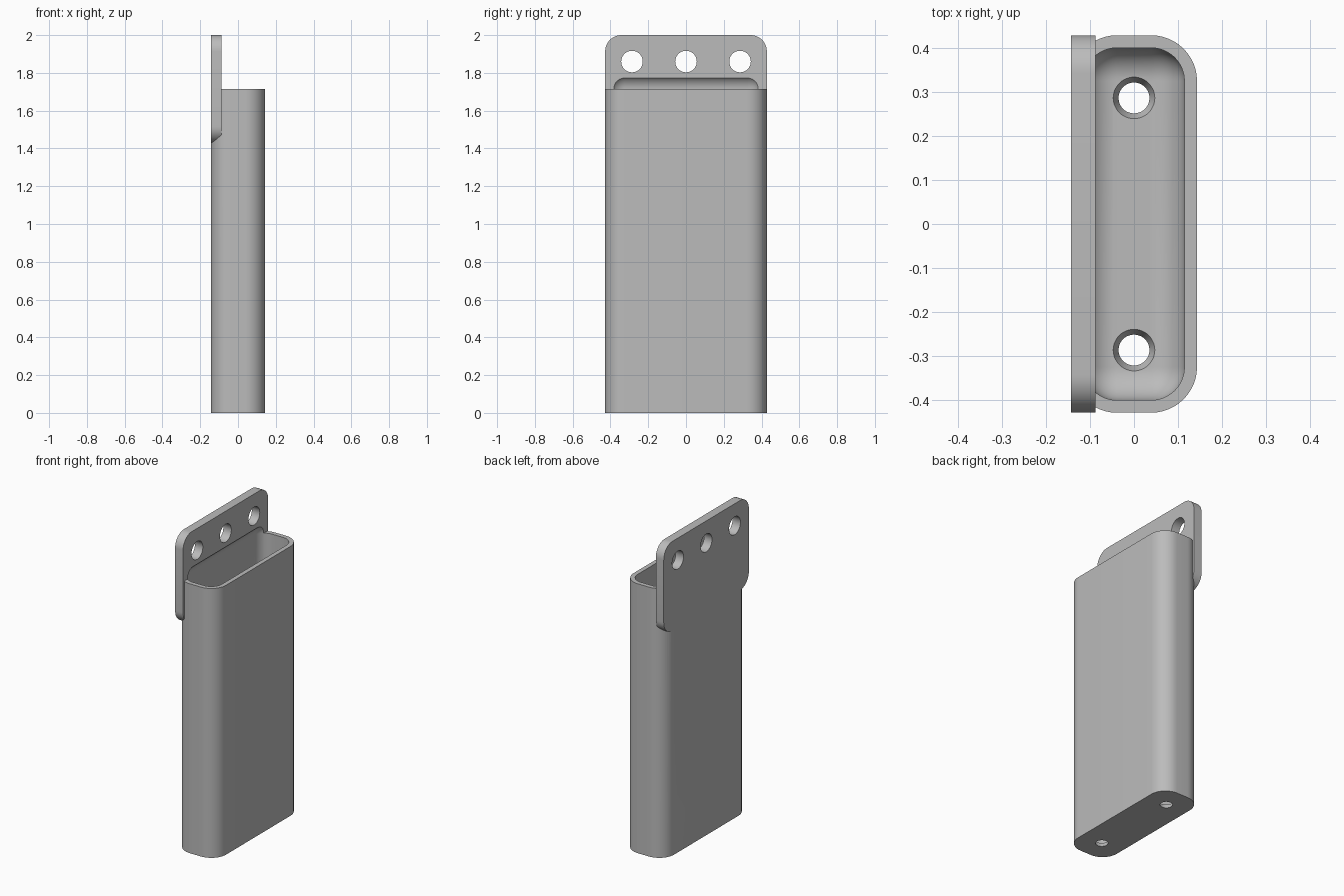
import bpy
import bmesh
from mathutils import Matrix, Vector

if "Cube" in bpy.data.objects:
    bpy.data.objects.remove(bpy.data.objects["Cube"], do_unlink=True)

HX, HY = 0.143, 0.428          # half width and half depth
BODY_TOP, WALL, PLATE = 1.714, 0.0286, 0.056
HOLE_Y = 0.286

grey = bpy.data.materials.new("plain grey")
grey.use_nodes = True
colour = (0.5, 0.5, 0.5, 1)
grey.diffuse_color = colour
grey.node_tree.nodes["Principled BSDF"].inputs["Base Color"].default_value = colour


def add_object(name, bm):
    mesh = bpy.data.meshes.new(name)
    bm.to_mesh(mesh)
    bm.free()
    mesh.materials.append(grey)
    obj = bpy.data.objects.new(name, mesh)
    bpy.context.collection.objects.link(obj)
    return obj


def rounded_box(name, low, high, radius, axis=None):
    """Box with its edges along one axis rounded, or all of them."""
    low, high = Vector(low), Vector(high)
    bm = bmesh.new()
    bmesh.ops.create_cube(bm, size=1)
    for v in bm.verts:
        v.co = (low + high) / 2 + v.co * (high - low)
    edges = [e for e in bm.edges if axis is None
             or abs((e.verts[0].co - e.verts[1].co).normalized()[axis]) > 0.9]
    bmesh.ops.bevel(bm, geom=edges, offset=radius, segments=12,
                    profile=0.5, affect='EDGES')
    return add_object(name, bm)


def cone(name, r1, r2, depth, centre, along_x=False):
    bm = bmesh.new()
    turn = Matrix.Rotation(1.5707963, 4, 'Y') if along_x else Matrix()
    bmesh.ops.create_cone(bm, cap_ends=True, segments=48, radius1=r1, radius2=r2,
                          depth=depth, matrix=Matrix.Translation(centre) @ turn)
    return add_object(name, bm)


def combine(target, other, operation):
    mod = target.modifiers.new(operation.lower(), 'BOOLEAN')
    mod.operation = operation
    mod.solver = 'EXACT'
    mod.object = other
    bpy.context.view_layer.objects.active = target
    bpy.ops.object.modifier_apply(modifier=mod.name)
    bpy.data.objects.remove(other, do_unlink=True)


# Tall body with the flat mounting plate joined to its left-hand side
holder = rounded_box("holder_body", (-HX, -HY, 0), (HX, HY, BODY_TOP), 0.104, 2)
plate = rounded_box("mounting_plate", (-HX, -HY, 1.43), (-HX + PLATE, HY, 2), 0.086, 0)
combine(holder, plate, 'UNION')

# Hollow pocket, rounded on all edges and rising a little into the plate
pocket = rounded_box("pocket_cutter", (-HX + WALL, -HY + WALL, WALL),
                     (HX - WALL, HY - WALL, BODY_TOP + 0.076), 0.075)
combine(holder, pocket, 'DIFFERENCE')

# Three screw holes through the plate
for y in (-HOLE_Y, 0, HOLE_Y):
    combine(holder, cone("screw_hole_cutter", 0.057, 0.057, 0.2, (-HX, y, 1.86), True),
            'DIFFERENCE')

# Two tapered drain holes through the floor
for y in (-HOLE_Y, HOLE_Y):
    combine(holder, cone("drain_hole_cutter", 0.0266, 0.056, 0.07, (0, y, 0.015)),
            'DIFFERENCE')

# Smooth shading with crisp edges
bpy.ops.object.select_all(action='DESELECT')
holder.select_set(True)
bpy.context.view_layer.objects.active = holder
bpy.ops.object.shade_smooth_by_angle(angle=0.5)
